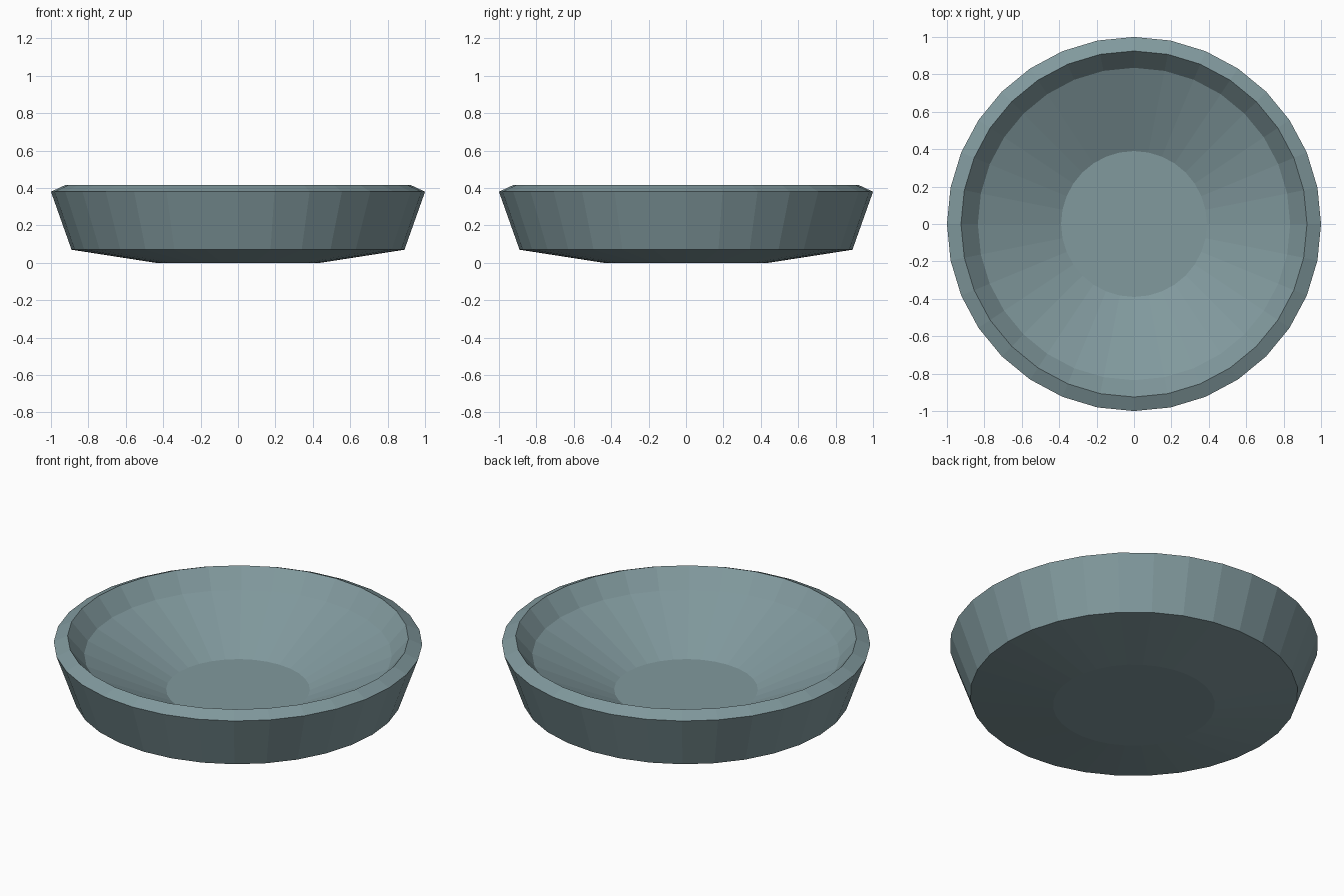
import bpy, bmesh
from math import cos, sin, pi

if "Cube" in bpy.data.objects:
    bpy.data.objects.remove(bpy.data.objects["Cube"])

SEGMENTS = 32

# Cross-section (radius, height): underside, outer wall, bevelled rim, hollow
PROFILE = [(0.44, 0.0), (0.89, 0.07), (1.0, 0.38), (0.925, 0.415),
           (0.835, 0.31), (0.39, 0.103)]


def lathe(name, profile, segments):
    bm = bmesh.new()
    rings = [[bm.verts.new((r * cos(2 * pi * i / segments),
                            r * sin(2 * pi * i / segments), z))
              for i in range(segments)] for r, z in profile]
    # Walls between neighbouring rings
    for a, b in zip(rings, rings[1:]):
        for i in range(segments):
            j = (i + 1) % segments
            bm.faces.new((a[i], a[j], b[j], b[i]))
    # Flat foot and flat floor
    bm.faces.new(rings[0][::-1])
    bm.faces.new(rings[-1])
    mesh = bpy.data.meshes.new(name)
    bm.to_mesh(mesh)
    bm.free()
    obj = bpy.data.objects.new(name, mesh)
    bpy.context.collection.objects.link(obj)
    return obj


# Shallow dish
dish = lathe("dish", PROFILE, SEGMENTS)

# Blue-grey glaze
glaze = bpy.data.materials.new("blue_grey")
glaze.diffuse_color = (0.22, 0.32, 0.34, 1)
glaze.use_nodes = True
glaze.node_tree.nodes["Principled BSDF"].inputs["Base Color"].default_value = glaze.diffuse_color
dish.data.materials.append(glaze)
